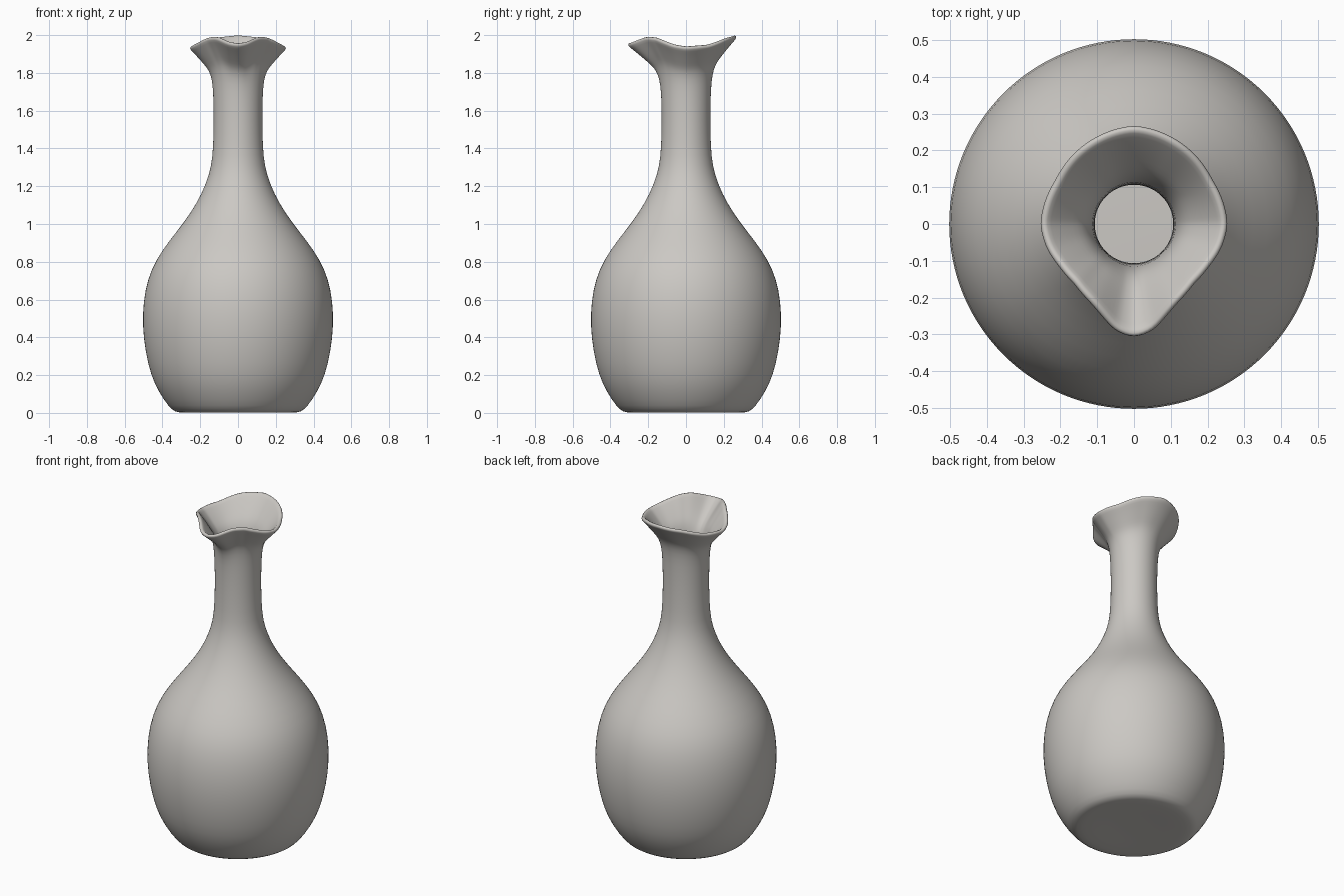
import bpy, bmesh, math

if "Cube" in bpy.data.objects:
    bpy.data.objects.remove(bpy.data.objects["Cube"])

SEG = 64
# outer body and neck profile (radius, height)
BODY = [(0.16, 0.004), (0.30, 0.0), (0.335, 0.006), (0.365, 0.03), (0.42, 0.11), (0.462, 0.2),
        (0.492, 0.33), (0.506, 0.46), (0.502, 0.59), (0.478, 0.71), (0.435, 0.81),
        (0.365, 0.91), (0.285, 1.01), (0.218, 1.11), (0.17, 1.21), (0.139, 1.31),
        (0.131, 1.42), (0.128, 1.55), (0.13, 1.66)]
# lip outline: angle from the front -> (radius, height), mirrored left and right
LIP = [(0, 0.314, 1.945), (10, 0.302, 1.952), (20, 0.268, 1.972), (30, 0.248, 1.985),
       (45, 0.235, 1.98), (60, 0.239, 1.96), (75, 0.252, 1.94), (90, 0.26, 1.93),
       (120, 0.25, 1.94), (150, 0.261, 1.977), (180, 0.273, 1.99)]
# flare from neck to lip (radius fraction, height fraction)
FLARE = [(0.03, 0.28), (0.11, 0.48), (0.24, 0.6), (0.42, 0.7), (0.66, 0.83), (0.88, 0.94), (1, 1)]


def lip_at(deg):
    """Smoothly interpolated lip radius and height."""
    d = deg if deg <= 180 else 360 - deg
    for a, b in zip(LIP, LIP[1:]):
        if d <= b[0]:
            t = (d - a[0]) / (b[0] - a[0])
            return [a[k] + (b[k] - a[k]) * t for k in (1, 2)]


bm = bmesh.new()
rings = []


def add_ring(fn):
    ring = []
    for j in range(SEG):
        deg = 360 * j / SEG
        r, z = fn(deg)
        a = math.radians(deg)
        ring.append(bm.verts.new((r * math.sin(a), -r * math.cos(a), z)))
    rings.append(ring)


# body and neck
for p in BODY:
    add_ring(lambda d, p=p: p)
# pinched, flaring lip
r0, z0 = BODY[-1]
for fr, fz in FLARE:
    def flare(d):
        R, Z = lip_at(d)
        return r0 + (R - r0) * fr, z0 + (Z - z0) * fz
    add_ring(flare)
for lo, hi in zip(rings, rings[1:]):
    for j in range(SEG):
        k = (j + 1) % SEG
        bm.faces.new((lo[j], lo[k], hi[k], hi[j]))
# base
centre = bm.verts.new((0, 0, 0.006))
for j in range(SEG):
    bm.faces.new((centre, rings[0][(j + 1) % SEG], rings[0][j]))
for f in bm.faces:
    f.smooth = True

mesh = bpy.data.meshes.new("vase")
bm.to_mesh(mesh)
bm.free()
vase = bpy.data.objects.new("vase", mesh)
bpy.context.collection.objects.link(vase)

# wall thickness and rounded rim
wall = vase.modifiers.new("wall", 'SOLIDIFY')
wall.thickness = 0.022
wall.offset = -1
sub = vase.modifiers.new("smooth", 'SUBSURF')
sub.levels = sub.render_levels = 1

mat = bpy.data.materials.new("warm grey clay")
mat.diffuse_color = (0.6, 0.58, 0.55, 1)
mat.use_nodes = True
mat.node_tree.nodes["Principled BSDF"].inputs["Base Color"].default_value = mat.diffuse_color
mesh.materials.append(mat)
